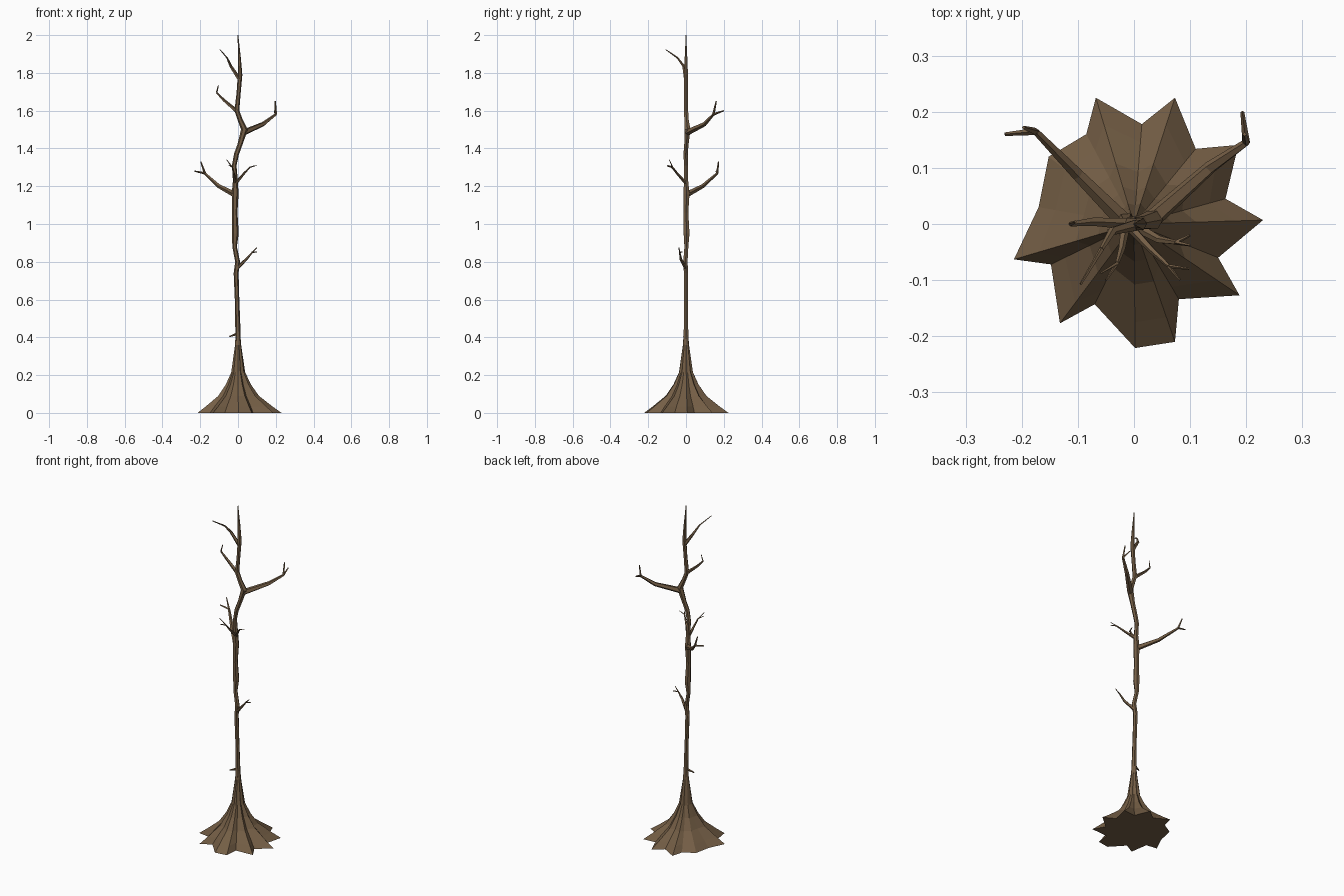
import bpy, bmesh, math
from mathutils import Vector

bark = bpy.data.materials.new("brown bark")
bark.diffuse_color = (0.175, 0.112, 0.06, 1)


def finish(name, bm):
    bmesh.ops.recalc_face_normals(bm, faces=bm.faces)
    mesh = bpy.data.meshes.new(name)
    bm.to_mesh(mesh)
    bm.free()
    mesh.materials.append(bark)
    ob = bpy.data.objects.new(name, mesh)
    bpy.context.collection.objects.link(ob)
    return ob


def loft(bm, rings):
    """Skin a list of point rings and cap both ends."""
    vs = [[bm.verts.new(p) for p in ring] for ring in rings]
    n = len(vs[0])
    for a, b in zip(vs, vs[1:]):
        for i in range(n):
            j = (i + 1) % n
            bm.faces.new((a[i], a[j], b[j], b[i]))
    bm.faces.new(vs[0][::-1])
    bm.faces.new(vs[-1])


def tube(bm, pts, sides):
    """Tapering faceted limb through (x, y, z, radius) points."""
    ps = [Vector(p[:3]) for p in pts]
    rings = []
    for i, p in enumerate(ps):
        d = (ps[min(i + 1, len(ps) - 1)] - ps[max(i - 1, 0)]).normalized()
        ref = Vector((1, 0, 0)) if abs(d.x) < 0.8 else Vector((0, 0, 1))
        u = (ref - d * ref.dot(d)).normalized()
        v = d.cross(u)
        rings.append([p + (u * math.cos(t) + v * math.sin(t)) * pts[i][3]
                      for t in (2 * math.pi * k / sides for k in range(sides))])
    loft(bm, rings)


# Flared star-shaped root base
star = [(.23, .007), (.163, .045), (.186, .141), (.11, .134), (.073, .225),
        (.014, .178), (-.068, .225), (-.085, .16), (-.152, .12), (-.17, .03),
        (-.214, -.063), (-.148, -.072), (-.132, -.177), (-.07, -.143),
        (.002, -.221), (.073, -.21), (.08, -.134), (.188, -.127), (.15, -.06)]
rings = []
# height, scale of the star, mean radius, how round the ring is
for z, mean, rnd in ((0, .196, 0), (.035, .158, .15), (.09, .099, .3),
                     (.15, .062, .4), (.215, .035, .5), (.36, .016, .8), (.44, .011, 1)):
    ring = []
    for x, y in star:
        r = math.hypot(x, y)
        k = mean / r * ((1 - rnd) * r / .196 + rnd)
        ring.append((x * k, y * k, z))
    rings.append(ring)
bm = bmesh.new()
loft(bm, rings)
finish("root_base", bm)

# Crooked trunk
bm = bmesh.new()
tube(bm, [(0, 0, .3, .016), (0, 0, .42, .014), (-.005, 0, .6, .012),
          (-.01, 0, .74, .013), (-.002, -.003, .80, .013), (-.018, .002, .88, .012),
          (-.014, .003, .95, .018), (-.017, 0, 1.06, .014), (-.015, .003, 1.16, .018),
          (-.014, 0, 1.23, .013), (-.02, 0, 1.31, .012), (-.008, -.002, 1.37, .013),
          (.01, .002, 1.42, .013), (.034, .008, 1.5, .018), (.012, .003, 1.55, .013),
          (-.006, 0, 1.6, .013), (.003, 0, 1.69, .011), (.011, 0, 1.79, .012),
          (.007, 0, 1.88, .008), (0, 0, 2, .0015)], 6)
finish("trunk", bm)

# Branches: main path, then twig tips that fork from its last point
branches = {
    "low_stub": (.008, [(0, 0, .42), (-.025, -.008, .411), (-.046, -.012, .404)], []),
    "low_right_branch": (.010, [(-.005, 0, .765), (.045, -.028, .815), (.075, -.033, .85)],
                         [(.1, -.038, .875), (.1, -.02, .852)]),
    "mid_left_branch": (.016, [(-.015, .002, 1.155), (-.1, .088, 1.2), (-.175, .165, 1.268)],
                        [(-.197, .172, 1.33), (-.23, .16, 1.28)]),
    "mid_right_branch": (.009, [(-.012, 0, 1.215), (.03, -.045, 1.265), (.062, -.075, 1.3)],
                         [(.098, -.08, 1.31), (.082, -.1, 1.307)]),
    "mid_front_branch": (.009, [(-.015, 0, 1.215), (-.022, -.045, 1.265), (-.03, -.07, 1.3)],
                         [(-.06, -.088, 1.34), (-.05, -.1, 1.312)]),
    "upper_right_branch": (.017, [(.032, .008, 1.485), (.135, .1, 1.53), (.2, .145, 1.58)],
                           [(.197, .16, 1.65), (.193, .2, 1.6)]),
    "upper_left_branch": (.011, [(-.004, 0, 1.595), (-.075, .004, 1.655), (-.113, 0, 1.695)],
                          [(-.104, .004, 1.735)]),
    "top_left_branch": (.011, [(.008, 0, 1.765), (-.038, -.012, 1.835), (-.058, -.045, 1.88)],
                        [(-.095, -.107, 1.923)]),
}
for name, (r, path, tips) in branches.items():
    bm = bmesh.new()
    n = len(path)
    tube(bm, [(*p, r * (1 - .6 * i / (n - 1))) for i, p in enumerate(path)], 5)
    for tip in tips:
        tube(bm, [(*path[-1], r * .4), (*tip, r * .2)], 4)
    finish(name, bm)
